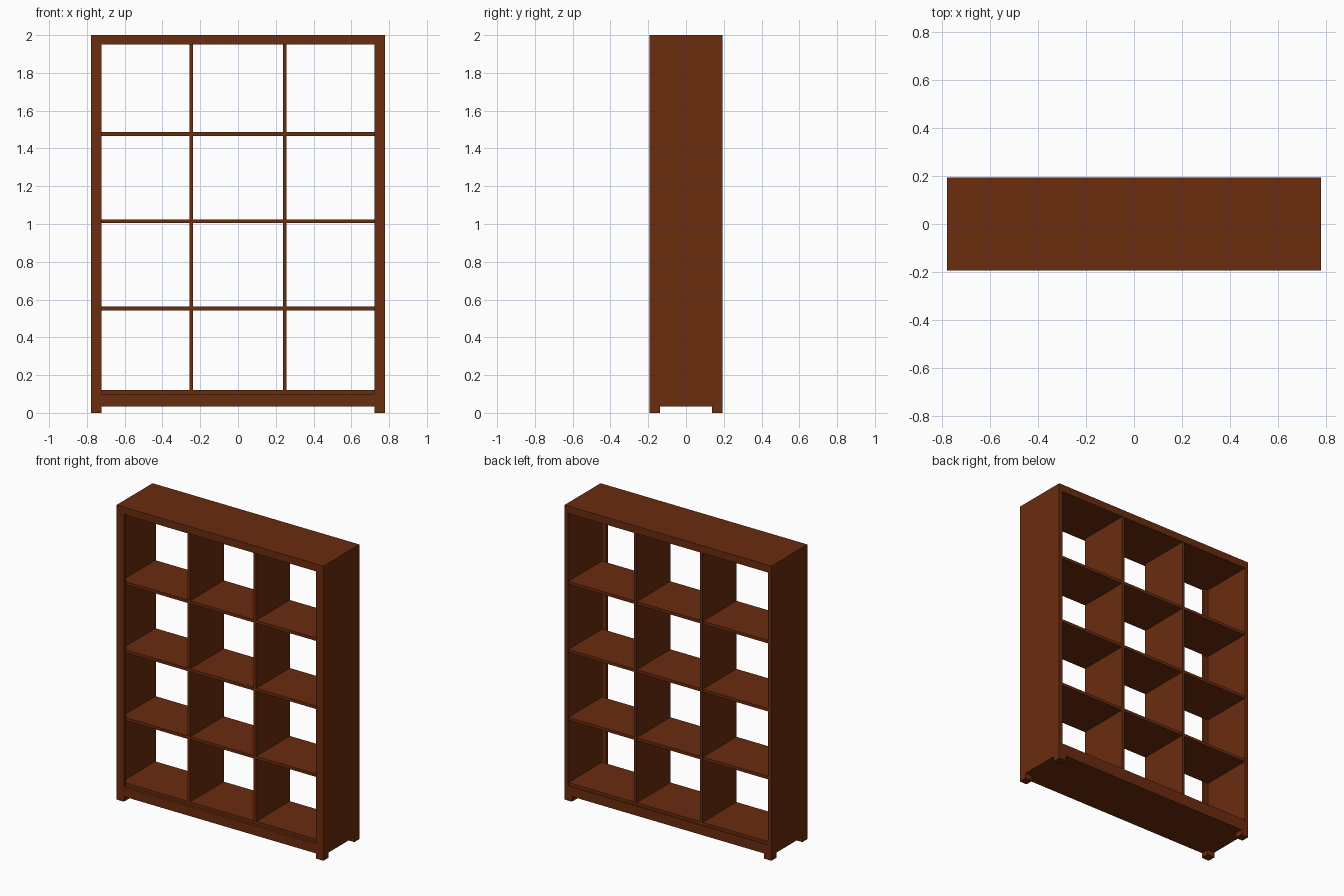
import bpy, bmesh

if "Cube" in bpy.data.objects:
    bpy.data.objects.remove(bpy.data.objects["Cube"])

W, D, H = 0.777, 0.193, 2.0      # half width, half depth, height
POST = 0.055                     # front stile and foot width
SIDE = 0.025                     # side panel thickness
T = 0.02                         # shelf and divider thickness
BASE = 0.035                     # height of the feet
FACE = 0.02                      # depth of the front face frame

wood = bpy.data.materials.new("dark red brown wood")
wood.diffuse_color = (0.145, 0.025, 0.0045, 1)
wood.use_nodes = True
wood.node_tree.nodes["Principled BSDF"].inputs["Base Color"].default_value = wood.diffuse_color


def box(name, x0, x1, y0, y1, z0, z1):
    bm = bmesh.new()
    bmesh.ops.create_cube(bm, size=1)
    for v in bm.verts:
        v.co = (x1 if v.co.x > 0 else x0,
                y1 if v.co.y > 0 else y0,
                z1 if v.co.z > 0 else z0)
    me = bpy.data.meshes.new(name)
    bm.to_mesh(me)
    bm.free()
    me.materials.append(wood)
    ob = bpy.data.objects.new(name, me)
    bpy.context.collection.objects.link(ob)
    return ob


def mirrored(name, x0, x1, y0, y1, z0, z1):
    box(name + "_right", x0, x1, y0, y1, z0, z1)
    box(name + "_left", -x1, -x0, y0, y1, z0, z1)


# Carcass: top, base and side panels
box("top_panel", -W, W, -D, D, 1.95, H)
mirrored("side_panel", W - SIDE, W, -D + FACE, D, BASE, 1.95)
box("base_plinth", -W + SIDE, W - SIDE, -D + FACE, D, BASE, 0.10)

# Front face frame
mirrored("front_stile", W - POST, W, -D, -D + FACE, BASE, 1.95)
box("front_bottom_rail", -W + POST, W - POST, -D, -D + FACE, BASE, 0.10)

# Feet
mirrored("front_foot", W - POST, W, -D, -D + POST, 0, BASE)
mirrored("back_foot", W - POST, W, D - POST, D, 0, BASE)

# Bottom board and shelves, set behind the face frame
inner = W - SIDE
y0, y1 = -D + FACE, D - 0.005
box("bottom_board", -inner, inner, y0, y1, 0.10, 0.12)
for i, z in enumerate((0.553, 1.014, 1.476)):
    box(f"shelf_{i + 1}", -inner, inner, y0, y1, z - T / 2, z + T / 2)

# Upright dividers
mirrored("divider", 0.248 - T / 2, 0.248 + T / 2, y0 - 0.002, y1 + 0.002, 0.12, 1.95)
